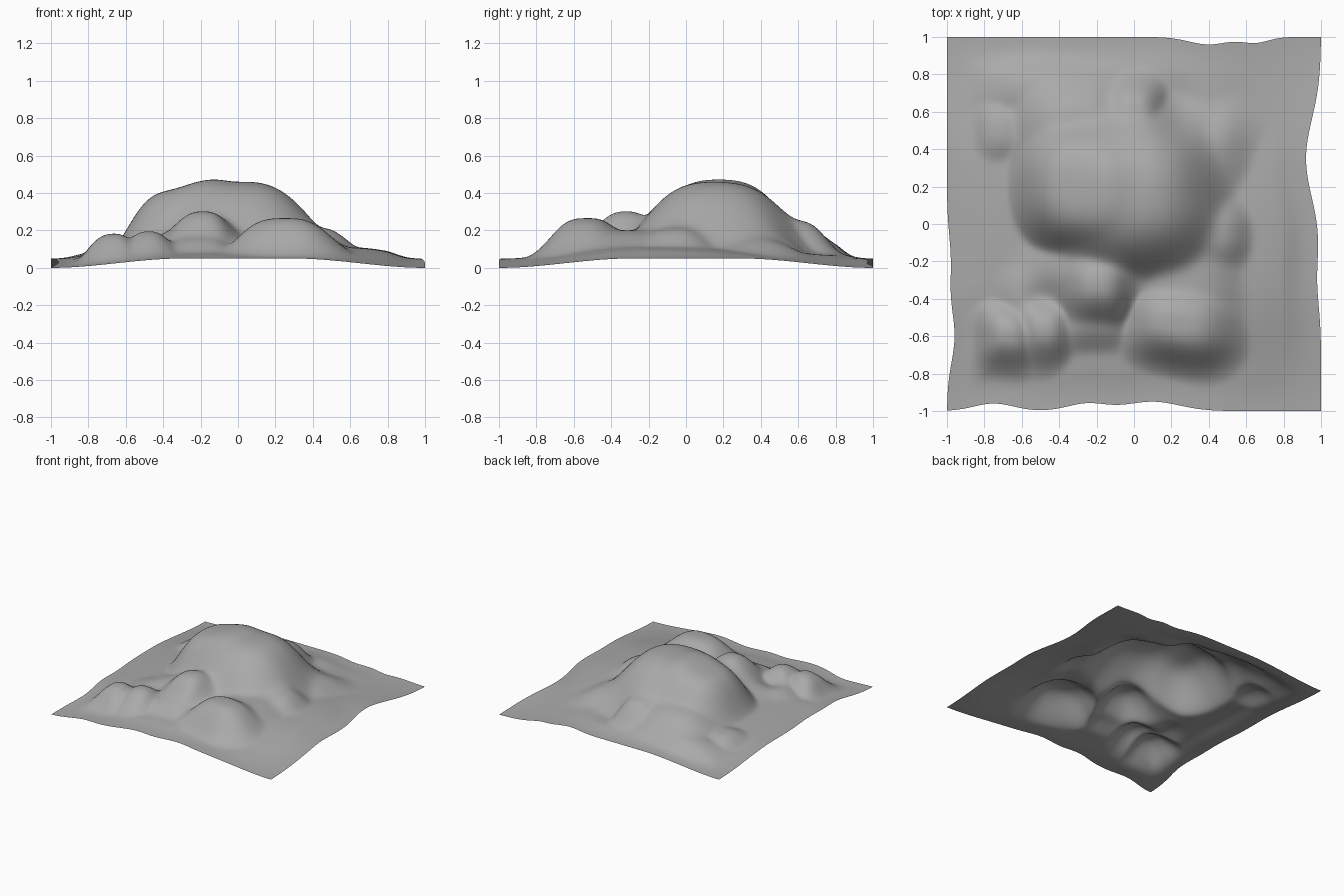
import bpy, bmesh, math


def ease(t):
    t = max(0, min(1, t))
    return t * t * (3 - 2 * t)


def mound(centre, reach, height, steepness=2.5):
    """Return a height function for one rounded, slightly square hill."""
    def height_at(x, y):
        across = abs(x - centre[0]) / reach[0]
        along = abs(y - centre[1]) / reach[1]
        distance = math.hypot(across ** 1.2, along ** 1.2) ** (1 / 1.2)
        return height * math.exp(-distance ** steepness)
    return height_at


def dip(position, centre, width, depth):
    """Soft notch in the outline of the sheet."""
    return depth * math.exp(-((position - centre) / width) ** 2)


# Hills that blend into one another
main_dome = mound(centre=(0, .16), reach=(.47, .45), height=.39, steepness=3.5)
right_shoulder = mound(centre=(-.28, .2), reach=(.33, .36), height=.36, steepness=4)
back_shoulder = mound(centre=(-.3, .5), reach=(.34, .3), height=.2, steepness=3)
back_crest = mound(centre=(0, .58), reach=(.18, .2), height=.2, steepness=3)
front_left_hill = mound(centre=(.25, -.55), reach=(.3, .22), height=.215, steepness=3)
left_bridge = mound(centre=(.28, -.3), reach=(.32, .35), height=.15, steepness=3)
middle_ridge = mound(centre=(-.19, -.34), reach=(.23, .23), height=.25)
middle_bridge = mound(centre=(-.2, -.25), reach=(.4, .25), height=.16)
low_front_step = mound(centre=(-.22, -.53), reach=(.25, .17), height=.11)
front_right_hill = mound(centre=(-.7, -.62), reach=(.16, .17), height=.145)
inner_right_hill = mound(centre=(-.5, -.56), reach=(.16, .19), height=.15)
right_bridge = mound(centre=(-.55, -.4), reach=(.2, .25), height=.09)
right_knoll = mound(centre=(-.7, .5), reach=(.14, .18), height=.08)
back_right_spur = mound(centre=(-.5, .72), reach=(.3, .16), height=.09)
left_spur = mound(centre=(.45, -.05), reach=(.19, .22), height=.16)
back_left_spur = mound(centre=(.42, .38), reach=(.23, .25), height=.11)
left_apron = mound(centre=(.55, -.15), reach=(.35, .55), height=.06, steepness=3)
wide_foot = mound(centre=(-.1, .05), reach=(.75, .8), height=.07, steepness=4)

HILLS = [
    main_dome, right_shoulder, back_shoulder, back_crest, front_left_hill,
    left_bridge, middle_ridge, middle_bridge, low_front_step,
    front_right_hill, inner_right_hill, right_bridge, right_knoll,
    back_right_spur, left_spur, back_left_spur, left_apron, wide_foot,
]

# Small lifts and hollows laid over the hills
dome_crown = mound(centre=(.05, .15), reach=(.2, .2), height=.02, steepness=2)
crest_hollow = mound(centre=(.24, .6), reach=(.1, .15), height=-.03, steepness=2)
ridge_notch = mound(centre=(-.5, -.4), reach=(.1, .1), height=-.03, steepness=2)
ridge_gully = mound(centre=(-.03, -.45), reach=(.06, .14), height=-.02, steepness=2)

DETAILS = [dome_crown, crest_hollow, ridge_notch, ridge_gully]


def ground_height(x, y):
    """Base that droops at the corners, plus hills that fade at the rim."""
    corner = ease((abs(x) - .3) / .7) * ease((abs(y) - .3) / .7)
    base = .05 * (1 - corner)
    hills = sum(hill(x, y) ** 6 for hill in HILLS) ** (1 / 6)
    details = sum(detail(x, y) for detail in DETAILS)
    fade = 1 - ease((max(abs(x), abs(y)) - .8) / .2)
    return base + (hills + details) * fade


def outline(x, y):
    """Pull the square sheet in to its wavy edges."""
    if x > 0:
        side = dip(y, centre=.35, width=.3, depth=.08) + dip(y, centre=-.3, width=.2, depth=.02)
    else:
        side = dip(y, centre=-.6, width=.2, depth=.04) + dip(y, centre=-.2, width=.2, depth=.02)
    if y > 0:
        end = dip(x, centre=.4, width=.15, depth=.04) + dip(x, centre=.65, width=.1, depth=.03)
    else:
        end = (dip(x, centre=-.75, width=.15, depth=.04)
               + dip(x, centre=-.25, width=.15, depth=.04)
               + dip(x, centre=.1, width=.2, depth=.05))
    return x * (1 - side), y * (1 - end)


def plain_material(name, colour):
    material = bpy.data.materials.new(name)
    material.use_nodes = True
    material.diffuse_color = colour
    shader = material.node_tree.nodes["Principled BSDF"]
    shader.inputs["Base Color"].default_value = colour
    return material


default_cube = bpy.data.objects.get("Cube")
if default_cube:
    bpy.data.objects.remove(default_cube, do_unlink=True)

# Ground sheet
sheet = bmesh.new()
bmesh.ops.create_grid(sheet, x_segments=150, y_segments=150, size=1)
for vertex in sheet.verts:
    x, y = vertex.co.xy
    vertex.co = (*outline(x, y), ground_height(x, y))
for face in sheet.faces:
    face.smooth = True
mesh = bpy.data.meshes.new("hilly_ground")
sheet.to_mesh(mesh)
sheet.free()

mesh.materials.append(plain_material("stone_grey", (.4, .4, .4, 1)))
ground = bpy.data.objects.new("hilly_ground", mesh)
bpy.context.collection.objects.link(ground)
